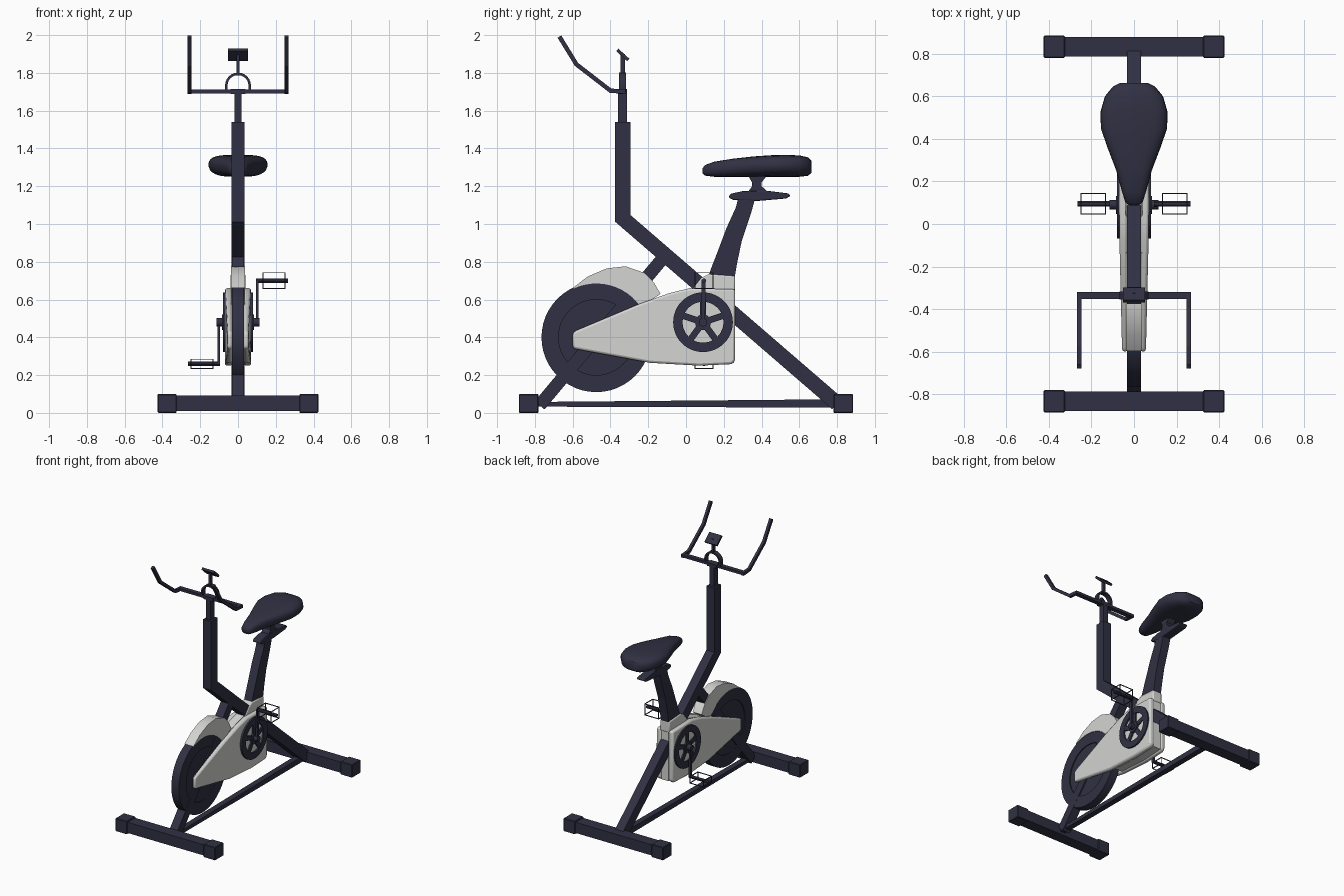
import bpy, bmesh, math
from mathutils import Vector

if "Cube" in bpy.data.objects:
    bpy.data.objects.remove(bpy.data.objects["Cube"])


def material(name, col):
    m = bpy.data.materials.new(name)
    m.diffuse_color = (*col, 1)
    m.use_nodes = True
    m.node_tree.nodes["Principled BSDF"].inputs["Base Color"].default_value = m.diffuse_color
    return m


NAVY = material("dark navy", (0.03, 0.03, 0.056))
WHITE = material("off white", (0.66, 0.66, 0.65))


def finish(name, bm, mat, smooth=False, bevel=0, segments=2):
    bmesh.ops.recalc_face_normals(bm, faces=bm.faces)
    me = bpy.data.meshes.new(name)
    bm.to_mesh(me)
    bm.free()
    ob = bpy.data.objects.new(name, me)
    bpy.context.collection.objects.link(ob)
    me.materials.append(mat)
    if bevel:
        b = ob.modifiers.new("bevel", 'BEVEL')
        b.width, b.segments, b.limit_method = bevel, segments, 'ANGLE'
        b.angle_limit = math.radians(40)
    if smooth:
        bpy.ops.object.select_all(action='DESELECT')
        ob.select_set(True)
        bpy.context.view_layer.objects.active = ob
        bpy.ops.object.shade_smooth_by_angle(angle=math.radians(40))
    return ob


def loft(name, rings, mat, closed=False, **kw):
    """Skin a list of equal-length point rings."""
    bm = bmesh.new()
    vs = [[bm.verts.new(p) for p in r] for r in rings]
    n = len(vs[0])
    for i in range(len(vs) if closed else len(vs) - 1):
        a, b = vs[i], vs[(i + 1) % len(vs)]
        for j in range(n):
            k = (j + 1) % n
            bm.faces.new((a[j], a[k], b[k], b[j]))
    if not closed:
        bm.faces.new(vs[0])
        bm.faces.new(vs[-1][::-1])
    return finish(name, bm, mat, **kw)


def box(name, lo, hi, mat=NAVY, **kw):
    ring = lambda z: [(lo[0], lo[1], z), (hi[0], lo[1], z), (hi[0], hi[1], z), (lo[0], hi[1], z)]
    return loft(name, [ring(lo[2]), ring(hi[2])], mat, **kw)


def prism(name, pts, x0, x1, mat=NAVY, **kw):
    """Extrude a (y, z) outline across x; x0 and x1 may be functions of y."""
    f = lambda x, y: x(y) if callable(x) else x
    return loft(name, [[(f(x, y), y, z) for y, z in pts] for x in (x0, x1)], mat, **kw)


def sweep(name, path, w, d, mat=NAVY, sides=4, up=(1, 0, 0), **kw):
    """Mitred tube along a path; w is its size along 'up', d across it."""
    path = [Vector(p) for p in path]
    rings = []
    for i, p in enumerate(path):
        t0 = (p - path[i - 1]).normalized() if i else None
        t1 = (path[i + 1] - p).normalized() if i < len(path) - 1 else None
        t0, t1 = t0 or t1, t1 or t0
        t = (t0 + t1).normalized()
        u = Vector(up)
        u = (u - t * u.dot(t)).normalized()
        v = t.cross(u) / max(t.dot(t0), 0.5)
        k = math.sqrt(0.5) if sides == 4 else 0.5
        rings.append([p + u * w * k * math.cos(a) + v * d * k * math.sin(a)
                      for a in [math.tau * (j + 0.5) / sides for j in range(sides)]])
    return loft(name, rings, mat, **kw)


def arc(cy, cz, r, a0, a1, n):
    return [(cy + r * math.cos(math.radians(a0 + (a1 - a0) * i / n)),
             cz + r * math.sin(math.radians(a0 + (a1 - a0) * i / n))) for i in range(n + 1)]


def disc(name, cy, cz, r, x0, x1, mat=NAVY, n=40):
    return prism(name, arc(cy, cz, r, 0, 360, n)[:-1], x0, x1, mat, smooth=True)


def annulus(name, cy, cz, ri, ro, x0, x1, n=48):
    rings = []
    for i in range(n):
        a = math.tau * i / n
        rings.append([(x, cy + r * math.cos(a), cz + r * math.sin(a))
                      for x, r in ((x0, ri), (x0, ro), (x1, ro), (x1, ri))])
    return loft(name, rings, NAVY, closed=True, smooth=True)


# Floor supports with square end caps
for s, label in ((-1, "front"), (1, "rear")):
    y = 0.833 * s
    box(label + "_foot", (-0.34, y - 0.045, 0.01), (0.34, y + 0.045, 0.092))
    for q in (-1, 1):
        xs = sorted((0.325 * q, 0.425 * q))
        box(label + "_foot_cap", (xs[0], y - 0.052, 0), (xs[1], y + 0.052, 0.1), bevel=0.004, segments=1)

# Frame tubes
sweep("main_frame", [(0, -0.335, 1.54), (0, -0.335, 1.03), (0, 0.80, 0.05)], 0.068, 0.08)
sweep("front_strut", [(0, -0.775, 0.04), (0, -0.13, 0.81)], 0.066, 0.068)
prism("floor_bar", [(-0.79, 0.033), (0.80, 0.028), (0.80, 0.072), (-0.79, 0.058)], -0.022, 0.022)

# Flywheel with raised rim and hub
WY, WZ = -0.475, 0.40
disc("flywheel", WY, WZ, 0.27, -0.024, 0.024, n=48)
annulus("flywheel_rim", WY, WZ, 0.2, 0.29, -0.032, 0.032)
disc("flywheel_hub", WY, WZ, 0.06, -0.034, 0.034)

# Fender over the wheel
outer = [(-0.135, 0.63), (-0.17, 0.69), (-0.225, 0.743), (-0.32, 0.776), (-0.42, 0.765),
         (-0.52, 0.722), (-0.595, 0.665)]
prism("wheel_fender", outer + arc(WY, WZ, 0.285, 115, 34, 12), -0.038, 0.038, WHITE, smooth=True)

# Drive casing: two side shells, a core and a collar under the seat post
shell = [(-0.6, 0.345), (-0.585, 0.338), (-0.19, 0.265), (0.07, 0.25), (0.24, 0.258), (0.26, 0.275),
         (0.26, 0.655), (0.02, 0.66), (-0.085, 0.635), (-0.24, 0.58), (-0.58, 0.437), (-0.6, 0.425)]
for s in (-1, 1):
    prism("drive_casing_side", shell, 0.03 * s,
          lambda y, s=s: s * min(0.07, 0.056 + 0.024 * (y + 0.6)), WHITE, bevel=0.012, smooth=True)
prism("drive_casing_core", [(-0.17, 0.27), (0.07, 0.255), (0.255, 0.265), (0.255, 0.65),
                            (0.02, 0.66), (-0.085, 0.63), (-0.17, 0.60)], -0.031, 0.031, WHITE)
prism("post_collar", [(0.02, 0.64), (0.26, 0.64), (0.26, 0.725), (0.12, 0.735), (0.08, 0.715)],
      -0.04, 0.04, WHITE, bevel=0.008, smooth=True)

# Seat post, slider and neck
prism("seat_post", [(0.11, 0.70), (0.255, 0.70), (0.27, 0.79), (0.295, 0.91), (0.345, 1.06),
                    (0.37, 1.15), (0.28, 1.15), (0.265, 1.09), (0.215, 0.98), (0.17, 0.86),
                    (0.135, 0.77)], -0.033, 0.033)
prism("seat_slider", [(0.225, 1.14), (0.25, 1.128), (0.38, 1.122), (0.53, 1.135), (0.555, 1.15),
                      (0.54, 1.162), (0.43, 1.176), (0.3, 1.174), (0.235, 1.16)], -0.035, 0.035,
      bevel=0.006)
prism("seat_neck", [(0.325, 1.165), (0.44, 1.165), (0.4, 1.2), (0.4, 1.22), (0.44, 1.27),
                    (0.32, 1.27), (0.35, 1.22), (0.35, 1.2)], -0.032, 0.032)

# Padded saddle, lofted from nose to tail: y, half width, bottom, top
saddle = [(0.088, 0.022, 1.268, 1.296), (0.1, 0.04, 1.256, 1.312), (0.15, 0.056, 1.25, 1.33),
          (0.25, 0.083, 1.25, 1.346), (0.36, 0.125, 1.25, 1.358), (0.45, 0.156, 1.25, 1.364),
          (0.53, 0.157, 1.25, 1.366), (0.60, 0.137, 1.25, 1.363), (0.645, 0.1, 1.255, 1.353),
          (0.664, 0.065, 1.27, 1.335)]
rings = []
for y, w, b, t in saddle:
    ring = []
    for i in range(24):
        c, s = math.cos(math.tau * i / 24), math.sin(math.tau * i / 24)
        px = math.copysign(abs(c) ** 0.55, c) * w * (1 if s >= 0 else 1 + 0.14 * s)
        ring.append((px, y, (b + t) / 2 + math.copysign(abs(s) ** 0.7, s) * (t - b) / 2))
    rings.append(ring)
loft("saddle", rings, NAVY, smooth=True)

# Chainrings, cranks and open cage pedals
CY, CZ = 0.09, 0.48
disc("crank_axle", CY, CZ, 0.022, -0.115, 0.115, n=20)
for s in (-1, 1):
    annulus("chainring", CY, CZ, 0.108, 0.158, 0.062 * s, 0.08 * s)
    disc("chainring_hub", CY, CZ, 0.042, 0.06 * s, 0.084 * s, n=24)
    for i in range(5):
        a = math.radians(90 + 72 * i)
        d = Vector((0, math.cos(a), math.sin(a)))
        c = Vector((0.072 * s, CY, CZ))
        sweep("chainring_spoke", [c + d * 0.02, c + d * 0.118], 0.012, 0.034)
    pz = 0.70 if s > 0 else 0.26
    sweep("crank_arm", [(0.102 * s, CY, CZ), (0.102 * s, CY + 0.003, pz)], 0.014, 0.022)
    sweep("pedal_axle", [(0.095 * s, 0.095, pz), (0.265 * s, 0.095, pz)], 0.024, 0.026, sides=8,
          up=(0, 0, 1))
    h = 0.042 if s > 0 else 0.024
    corners = [(0.048, h), (-0.048, h), (-0.048, -h), (0.048, -h)]
    for i, (dy, dz) in enumerate(corners):
        sweep("pedal_rail", [(0.133 * s, 0.095 + dy, pz + dz), (0.25 * s, 0.095 + dy, pz + dz)],
              0.005, 0.005, up=(0, 0, 1))
        ey, ez = corners[(i + 1) % 4]
        for x in (0.133, 0.25):
            sweep("pedal_end", [(x * s, 0.095 + dy, pz + dz), (x * s, 0.095 + ey, pz + ez)], 0.005, 0.005)

# Handlebar stem, crossbar and raised grips
box("stem", (-0.019, -0.36, 1.5), (0.019, -0.313, 1.71))
box("stem_clamp", (-0.04, -0.36, 1.688), (0.04, -0.312, 1.714))
sweep("crossbar", [(-0.262, -0.336, 1.702), (0.262, -0.336, 1.702)], 0.02, 0.034, up=(0, 0, 1))
for s in (-1, 1):
    x = 0.257 * s
    sweep("handle_grip", [(x, -0.32, 1.70), (x, -0.40, 1.706), (x, -0.58, 1.845), (x, -0.67, 1.992)],
          0.021, 0.023)

# Arched bracket carrying the tilted display
arch = [(0.062, 1.70)] + arc(0, 1.733, 0.062, 0, 180, 12) + [(-0.062, 1.70)]
sweep("display_arch", [(x, -0.336, z) for x, z in arch], 0.036, 0.013, up=(0, 1, 0))
box("display_post", (-0.008, -0.348, 1.785), (0.008, -0.324, 1.9))
sweep("display", [(0, -0.364, 1.922), (0, -0.305, 1.868)], 0.104, 0.017)
